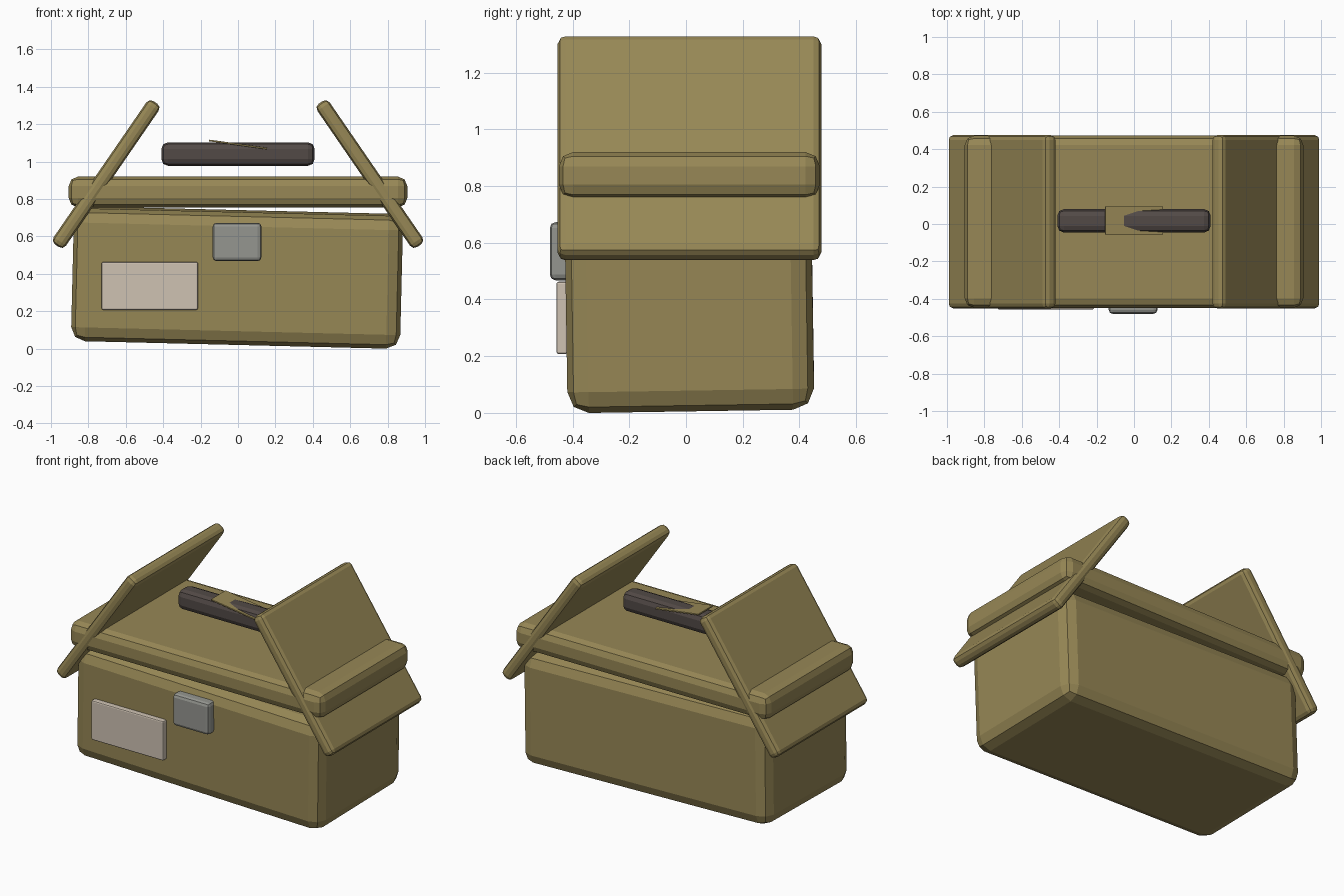
import bpy
from math import radians

default = bpy.data.objects.get("Cube")
if default:
    bpy.data.objects.remove(default, do_unlink=True)


def make_material(name, color):
    mat = bpy.data.materials.new(name)
    mat.use_nodes = True
    mat.diffuse_color = (*color, 1)
    bsdf = mat.node_tree.nodes["Principled BSDF"]
    bsdf.inputs["Base Color"].default_value = (*color, 1)
    bsdf.inputs["Roughness"].default_value = 0.8
    return mat


olive = make_material("olive", (0.31, 0.245, 0.092))
charcoal = make_material("charcoal brown", (0.085, 0.068, 0.062))
metal = make_material("grey metal", (0.30, 0.305, 0.28))
paper = make_material("pale beige", (0.62, 0.54, 0.45))


def box(name, size, center, mat, bevel, tilt=(0, 0, 0)):
    """Box with two-segment bevelled edges; tilt is in degrees."""
    bpy.ops.mesh.primitive_cube_add(
        size=1, location=center, rotation=[radians(a) for a in tilt])
    obj = bpy.context.object
    obj.name = name
    obj.scale = size
    bpy.ops.object.transform_apply(location=False, rotation=False, scale=True)
    obj.data.materials.append(mat)
    mod = obj.modifiers.new("rounded_edges", "BEVEL")
    mod.width = bevel
    mod.segments = 2
    mod.limit_method = "NONE"
    return obj


# Slightly crooked body and the level lid above it
box("body", (1.76, 0.87, 0.71), (-0.005, 0.012, 0.38), olive, 0.075, (0.9, 1.4, 0))
box("lid", (1.81, 0.92, 0.165), (0, 0.012, 0.837), olive, 0.05)

# Leaning flaps that cross the ends of the lid
for side, name in ((-1, "right_flap"), (1, "left_flap")):
    box(name, (0.93, 0.93, 0.08), (side * 0.705, 0.012, 0.933),
        olive, 0.028, (0, side * 55.5, 0))

# Handle bar with a thin slanted strap through it
box("handle", (0.82, 0.126, 0.126), (0, 0.017, 1.04), charcoal, 0.036)
box("handle_strap", (0.312, 0.15, 0.009), (0, 0.019, 1.091), olive, 0.002, (0, 8, 0))

# Front fittings
box("latch", (0.26, 0.08, 0.205), (-0.005, -0.44, 0.57), metal, 0.02)
box("label", (0.515, 0.04, 0.255), (-0.472, -0.437, 0.335), paper, 0.008)
